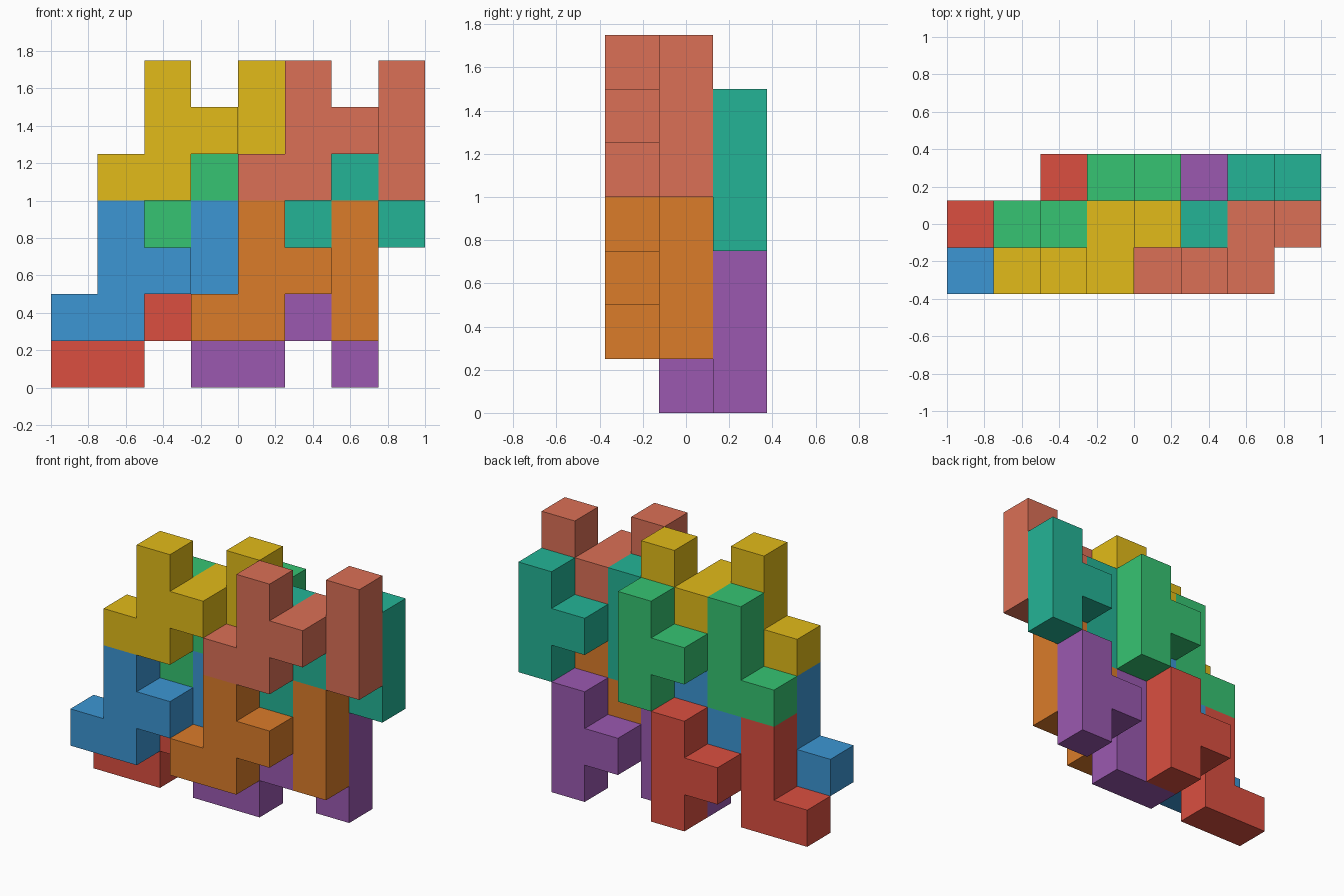
import bpy, bmesh
from mathutils import Vector

if "Cube" in bpy.data.objects:
    bpy.data.objects.remove(bpy.data.objects["Cube"])

U = 0.25                              # edge of one cube cell
ORIGIN = Vector((-1.0, -0.375, 0.0))  # lower front left corner of the grid

# One interlocking piece: front layer, then the layer behind it
FRONT = [(0, 0), (1, 0), (1, 1), (1, 2), (2, 1)]
BEHIND = [(2, 1), (3, 0), (3, 1), (3, 2)]
CELLS = {(x, 0, z) for x, z in FRONT} | {(x, 1, z) for x, z in BEHIND}

# Name: grid offset and colour of each copy
PIECES = {
    "red_piece": ((0, 1, 0), "DB4F40"),
    "purple_piece": ((3, 1, 0), "9B59B0"),
    "blue_piece": ((0, 0, 1), "3C96D4"),
    "orange_piece": ((3, 0, 1), "DB7C2A"),
    "green_piece": ((1, 1, 3), "36C472"),
    "teal_piece": ((4, 1, 3), "24B496"),
    "yellow_piece": ((1, 0, 4), "E2BB19"),
    "salmon_piece": ((4, 0, 4), "DB7056"),
}


def linear_color(code):
    srgb = [int(code[i:i + 2], 16) / 255 for i in (0, 2, 4)]
    return [((c + 0.055) / 1.055) ** 2.4 if c > 0.04045 else c / 12.92
            for c in srgb] + [1.0]


def piece_mesh(name):
    """Outer skin of the joined cells, with flat areas merged."""
    bm = bmesh.new()
    for cell in CELLS:
        centre = Vector(cell) + Vector((0.5, 0.5, 0.5))
        for axis in range(3):
            for side in (-1, 1):
                step = [0, 0, 0]
                step[axis] = side
                if tuple(c + s for c, s in zip(cell, step)) in CELLS:
                    continue
                n = Vector(step) * 0.5
                a, b = Vector((0, 0, 0)), Vector((0, 0, 0))
                a[(axis + 1) % 3] = 0.5
                b[(axis + 2) % 3] = 0.5 * side
                corners = (-a - b, a - b, a + b, -a + b)
                bm.faces.new([bm.verts.new((centre + n + k) * U) for k in corners])
    bmesh.ops.remove_doubles(bm, verts=bm.verts, dist=0.001)
    bmesh.ops.dissolve_limit(bm, angle_limit=0.01, verts=bm.verts, edges=bm.edges)
    bmesh.ops.recalc_face_normals(bm, faces=bm.faces)
    mesh = bpy.data.meshes.new(name)
    bm.to_mesh(mesh)
    bm.free()
    return mesh


# Stack the eight copies
for name, (offset, code) in PIECES.items():
    obj = bpy.data.objects.new(name, piece_mesh(name))
    obj.location = ORIGIN + Vector(offset) * U
    mat = bpy.data.materials.new(name + "_color")
    mat.diffuse_color = linear_color(code)
    mat.use_nodes = True
    mat.node_tree.nodes["Principled BSDF"].inputs["Base Color"].default_value = mat.diffuse_color
    obj.data.materials.append(mat)
    bpy.context.collection.objects.link(obj)
